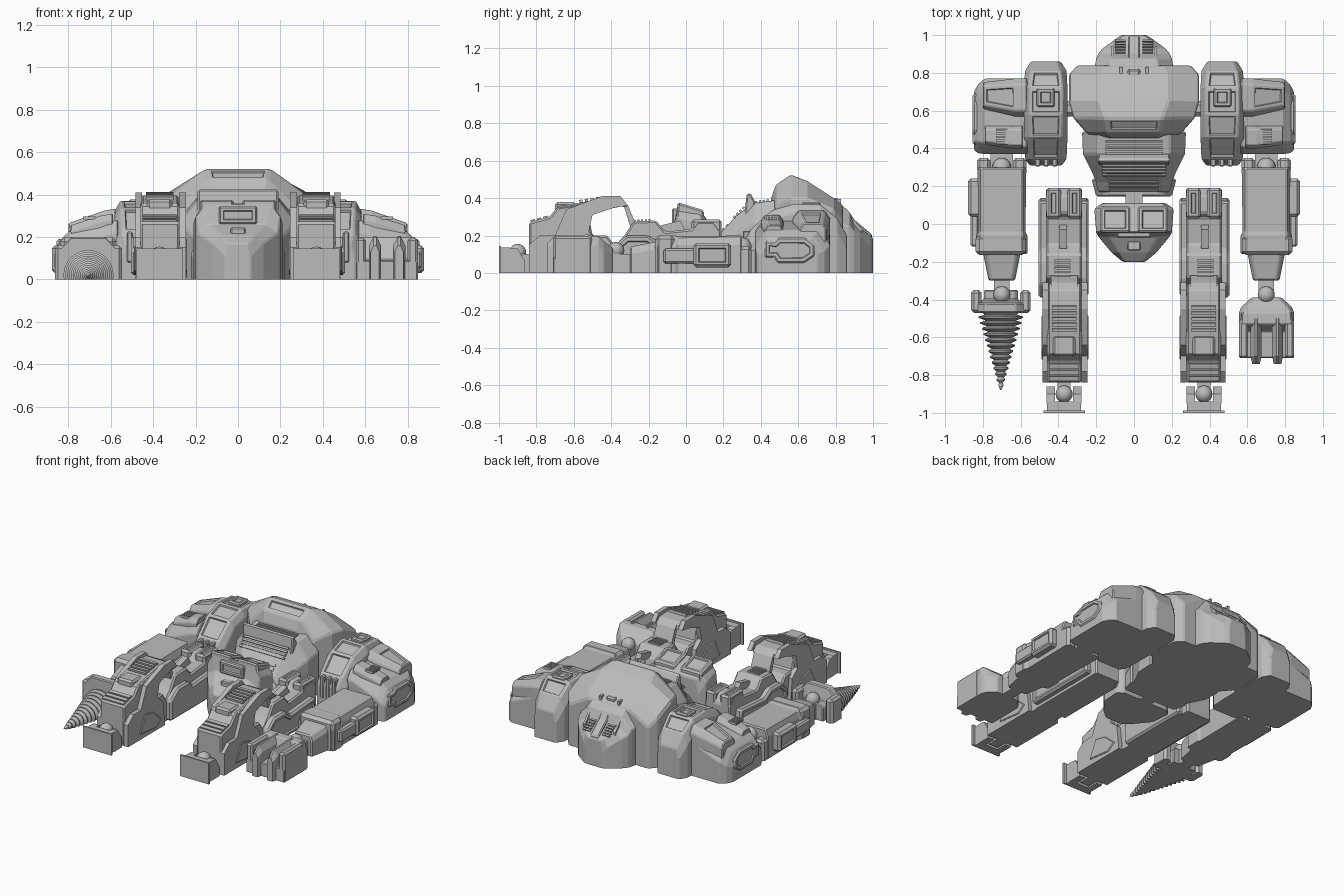
import bpy, bmesh, math
from mathutils import Vector

if "Cube" in bpy.data.objects:
    bpy.data.objects.remove(bpy.data.objects["Cube"])

GREY = (0.5, 0.5, 0.5, 1)
mat = bpy.data.materials.new("plain grey")
mat.use_nodes = True
mat.diffuse_color = GREY
mat.node_tree.nodes["Principled BSDF"].inputs["Base Color"].default_value = GREY


def finish(name, bm, mirror=False, bevel=0, panel=None, smooth=False):
    """Bevel, inset panels, slice flat at the ground and make the object."""
    bmesh.ops.recalc_face_normals(bm, faces=bm.faces)
    if bevel:
        sharp = [e for e in bm.edges if e.calc_face_angle(0) > 0.5]
        bmesh.ops.bevel(bm, geom=sharp, offset=bevel, segments=1, affect='EDGES', clamp_overlap=True)
    if panel:
        area, direction = panel
        faces = [f for f in bm.faces if f.calc_area() > area and f.normal.dot(Vector(direction)) > 0.65]
        bmesh.ops.inset_individual(bm, faces=faces, thickness=0.018, depth=0)
        bmesh.ops.inset_individual(bm, faces=faces, thickness=0.006, depth=-0.01)
    bmesh.ops.bisect_plane(bm, geom=bm.verts[:] + bm.edges[:] + bm.faces[:],
                           plane_co=(0, 0, 0), plane_no=(0, 0, 1), clear_inner=True)
    bmesh.ops.holes_fill(bm, edges=[e for e in bm.edges if e.is_boundary])
    mesh = bpy.data.meshes.new(name)
    bm.to_mesh(mesh)
    bm.free()
    mesh.materials.append(mat)
    obj = bpy.data.objects.new(name, mesh)
    bpy.context.collection.objects.link(obj)
    if smooth:
        mesh.shade_smooth()
    if mirror:
        obj.modifiers.new("Mirror", 'MIRROR')
    return obj


def skin(rings, bm):
    """Bridge matching rings of points and cap both ends."""
    rings = [[bm.verts.new(p) for p in ring] for ring in rings]
    for a, b in zip(rings, rings[1:]):
        for i in range(len(a)):
            j = (i + 1) % len(a)
            bm.faces.new((a[i], a[j], b[j], b[i]))
    bm.faces.new(rings[0])
    bm.faces.new(rings[-1])


def loft(name, sections, cx=0, **kw):
    """Sections along y: (y, half width, side height, top half width, top height)."""
    bm = bmesh.new()
    skin([[(cx + x, y, z) for x, z in
           ((w, -.06), (w, zs), (tw, zt), (-tw, zt), (-w, zs), (-w, -.06))]
          for y, w, zs, tw, zt in sections], bm)
    return finish(name, bm, **kw)


def side_stack(name, sections, **kw):
    """Chamfered outlines stacked along x: (x, low y, high y, top, chamfer)."""
    bm = bmesh.new()
    skin([[(x, a, -.06), (x, a, t - c * 1.4), (x, a + c, t), (x, b - c, t), (x, b, t - c * 1.4), (x, b, -.06)]
          for x, a, b, t, c in sections], bm)
    return finish(name, bm, **kw)


def extrude(name, pts, lo, hi, **kw):
    """Extrude a (y, z) outline along x."""
    bm = bmesh.new()
    skin([[(t, y, z) for y, z in pts] for t in (lo, hi)], bm)
    return finish(name, bm, **kw)


def box(name, x, y, z, **kw):
    return extrude(name, [(y[0], z[0]), (y[1], z[0]), (y[1], z[1]), (y[0], z[1])], *x, **kw)


def slats(name, x, start, end, n, mirror=False, fill=.55, depth=.006):
    """A row of bars following a slope from start to end, both (y, z)."""
    bm = bmesh.new()
    a, b = Vector(start), Vector(end)
    d = (b - a) / n
    up = Vector((-d.y, d.x)).normalized() * depth
    for i in range(n):
        p = a + d * i
        q = p + d * fill
        ring = [p - up, q - up, q + up, p + up]
        skin([[(t, v.x, v.y) for v in ring] for t in x], bm)
    return finish(name, bm, mirror)


def lathe(name, pts, cx, cz, n=32, **kw):
    """Turn a (y, radius) profile about a lengthwise axis."""
    bm = bmesh.new()
    skin([[(cx + r * math.cos(k * math.tau / n), y, cz + r * math.sin(k * math.tau / n))
           for k in range(n)] for y, r in pts], bm)
    return finish(name, bm, **kw)


def ball(name, co, r):
    pts = [(co[1] - r * math.cos(t * math.pi / 12), max(.001, r * math.sin(t * math.pi / 12)))
           for t in range(13)]
    lathe(name, pts, co[0], co[2], 20, mirror=True, smooth=True)


UP = (0, 0, 1)
OUT = (1, 0, 0)

# Torso and head
loft("chest", [(.455, .19, .28, .12, .40), (.48, .25, .36, .14, .47), (.56, .32, .40, .15, .525),
               (.65, .345, .40, .18, .49), (.79, .345, .34, .18, .40), (.84, .30, .28, .16, .36)],
     bevel=.01, panel=(.018, (0, -.85, .5)))
for s in (-1, 1):
    box("chest_vent", (s * .07 - .008, s * .07 + .008), (.76, .83), (.33, .395))
box("chest_block", (-.035, .035), (.77, .82), (.34, .4), bevel=.01)
loft("head", [(.82, .21, .26, .13, .375), (.875, .20, .25, .12, .325), (.9, .19, .22, .11, .265),
              (.93, .165, .2, .1, .24), (.985, .09, .14, .07, .2), (1, .065, .11, .05, .185)], bevel=.005)
extrude("head_crest", [(.87, .28), (.87, .33), (.9, .285), (.995, .205), (.99, .16)], -.03, .03, bevel=.006)
slats("face_grille", (.045, .1), (.905, .265), (.98, .208), 5, True)
extrude("face_rail", [(.87, .25), (.87, .32), (.9, .28), (.94, .235), (.94, .17)], .108, .122, mirror=True)
loft("abdomen", [(.17, .19, .16, .15, .2), (.22, .2, .19, .14, .25), (.27, .22, .21, .15, .31),
                 (.37, .27, .27, .19, .375), (.49, .275, .29, .19, .39)], bevel=.008)
extrude("abdomen_lip", [(.31, .3), (.325, .425), (.345, .425), (.37, .38), (.37, .3)], -.19, .19, bevel=.008)
slats("lower_grille", (-.17, .17), (.255, .295), (.318, .36), 4)
slats("upper_grille", (-.15, .15), (.37, .378), (.45, .39), 4)
slats("waist_grille", (-.13, .13), (.175, .205), (.235, .268), 3)
loft("waist", [(.145, .2, .1, .15, .16), (.24, .225, .13, .18, .18)], bevel=.01)
box("spine_joint", (-.045, .045), (.08, .18), (-.05, .17))

# Pelvis
loft("pelvis", [(-.2, .06, .11, .05, .17), (-.15, .12, .17, .08, .21), (-.065, .19, .22, .13, .26),
                (-.045, .2, .3, .16, .36), (.08, .21, .27, .17, .325), (.11, .17, .2, .15, .29)],
     bevel=.006)
for s in (-1, 1):
    extrude("belt_plate", [(-.05, .28), (-.045, .378), (.095, .335), (.095, .26)], s * .1 - .08, s * .1 + .08,
            bevel=.01, panel=(.002, UP))
box("pelvis_buckle", (-.09, .09), (-.075, -.035), (.26, .345), bevel=.008, panel=(.003, (0, -1, 0)))
box("pelvis_stud", (-.035, .035), (-.14, -.09), (.18, .245), bevel=.006)

# Shoulder pods
loft("shoulder_pod", [(.31, .085, .1, .065, .17), (.345, .11, .16, .08, .23), (.46, .115, .29, .085, .335),
                      (.58, .115, .32, .09, .37), (.72, .115, .3, .09, .365),
                      (.81, .11, .22, .08, .29), (.86, .08, .13, .06, .2)],
     cx=.467, mirror=True, bevel=.006, panel=(.009, UP))
box("shoulder_plate", (.42, .515), (.62, .72), (.34, .378), mirror=True, bevel=.008, panel=(.004, UP))
for x in (.42, .465, .51):
    box("shoulder_slot", (x - .014, x + .014), (.305, .36), (.08, .225), mirror=True, bevel=.006)
box("shoulder_axle", (.3, .6), (.57, .65), (-.05, .2), mirror=True, bevel=.02)

# Upper arms
side_stack("upper_arm", [(.565, .37, .77, .28, .04), (.62, .37, .77, .27, .04), (.79, .37, .77, .23, .06),
                         (.825, .375, .74, .2, .06), (.847, .39, .7, .17, .05)], mirror=True, bevel=.006)
side_stack("arm_cap", [(.565, .57, .77, .335, .03), (.63, .57, .77, .325, .03), (.8, .61, .75, .265, .02)],
           mirror=True, bevel=.006, panel=(.01, UP))
side_stack("arm_lower_cap", [(.59, .4, .52, .31, .02), (.65, .4, .52, .3, .02), (.79, .42, .52, .255, .02)],
           mirror=True, bevel=.004)
slats("arm_grille", (.67, .73), (.42, .29), (.51, .29), 5, True, depth=.008)
extrude("arm_side_plate", [(.42, .08), (.47, .08), (.49, .05), (.63, .05), (.69, .09), (.69, .15),
                           (.64, .19), (.49, .19), (.47, .17), (.42, .17)],
        .8, .855, mirror=True, bevel=.01, panel=(.02, OUT))
ball("elbow_ball", (.7, .3, .14), .05)

# Forearms
loft("forearm", [(-.16, .135, .14, .11, .19), (-.06, .135, .14, .11, .2), (-.04, .125, .15, .11, .195),
                 (.3, .13, .15, .11, .2)], cx=.7, mirror=True, bevel=.008)
box("forearm_cuff", (.572, .838), (-.165, -.06), (-.05, .2), mirror=True, bevel=.02)
for x in (.605, .795):
    box("elbow_cheek", (x - .035, x + .035), (.28, .35), (-.05, .14), mirror=True, bevel=.015)
box("elbow_hinge", (.64, .76), (.26, .4), (-.05, .12), mirror=True)
box("forearm_side_plate", (.8, .878), (.04, .24), (.03, .16), mirror=True, bevel=.014, panel=(.01, OUT))
box("forearm_rail", (.82, .866), (-.12, .05), (.05, .13), mirror=True, bevel=.01)
loft("wrist_taper", [(-.3, .07, .1, .055, .14), (-.15, .1, .13, .08, .17)], cx=.7, mirror=True, bevel=.008)
ball("wrist_ball", (.7, -.375, .12), .045)
box("wrist_hinge", (.66, .74), (-.4, -.28), (-.05, .1), mirror=True)

# Left hand: block palm, raised side walls and two pointed fingers
loft("palm", [(-.71, .145, .08, .135, .09), (-.57, .145, .08, .135, .1), (-.53, .145, .14, .135, .2),
              (-.47, .145, .14, .13, .2), (-.44, .135, .12, .11, .17), (-.39, .08, .1, .06, .13)],
     cx=.702, bevel=.005)
for x in (.58, .824):
    box("hand_wall", (x - .024, x + .024), (-.71, -.5), (-.05, .195), bevel=.012)
for x in (.646, .76):
    loft("finger", [(-.74, .02, .13, .006, .16), (-.7, .029, .16, .006, .2),
                    (-.5, .029, .16, .006, .205)], cx=x)

# Right drill
for x in (-.835, -.575):
    box("drill_cheek", (x - .028, x + .028), (-.47, -.35), (-.05, .16), bevel=.015)
loft("drill_mount", [(-.47, .14, .14, .08, .2), (-.42, .14, .14, .08, .2), (-.4, .09, .09, .07, .11),
                     (-.35, .09, .09, .07, .11)], cx=-.705, bevel=.006)
thread = [(-.465, .1)]
for i in range(13):
    y, r = -.475 - .03 * i, .118 * (1 - i / 13.5)
    thread += [(y - .006, r * .72), (y - .015, r), (y - .022, r)]
lathe("drill_bit", thread + [(-.88, .002)], -.705, .02)

# Thighs
extrude("thigh", [(-.4, -.05), (-.4, .12), (-.33, .2), (-.28, .275), (-.16, .28), (-.11, .22), (.03, .235),
                  (.06, .275), (.15, .275), (.19, .22), (.19, -.05)], .275, .465, mirror=True, bevel=.01)
for x in (.315, .425):
    box("hip_block", (x - .038, x + .038), (.03, .19), (.1, .285), mirror=True, bevel=.012, panel=(.004, UP))
extrude("thigh_outer_plate", [(-.39, .02), (-.39, .14), (-.32, .2), (-.2, .2), (-.14, .16), (.12, .18),
                              (.14, .02)], .45, .505, mirror=True, bevel=.012, panel=(.03, OUT))
extrude("thigh_inner_plate", [(-.38, 0), (-.38, .14), (-.3, .2), (-.18, .2), (-.14, .16), (.12, .18),
                              (.14, 0)], .24, .3, mirror=True, bevel=.012)
slats("thigh_grille", (.335, .42), (-.28, .278), (-.18, .282), 5, True)
extrude("thigh_fin", [(-.13, .2), (-.13, .255), (-.03, .28), (0, .22)], .355, .395, mirror=True)

# Shins with an arched knee guard
extrude("shin", [(-.84, -.05), (-.84, .27), (-.73, .3), (-.69, .35), (-.57, .37), (-.52, .31), (-.5, .2),
                 (-.42, .2), (-.37, .13), (-.37, -.05)], .275, .46, mirror=True, bevel=.01)
extrude("knee_guard", [(-.7, .31), (-.69, .355), (-.45, .395), (-.35, .39), (-.31, .35), (-.345, .355),
                       (-.5, .325), (-.56, .28)], .28, .455, mirror=True, bevel=.008)
for x in (.262, .468):
    extrude("shin_side", [(-.84, 0), (-.84, .15), (-.78, .2), (-.7, .2), (-.64, .34), (-.45, .41),
                          (-.35, .41), (-.31, .36), (-.38, .35), (-.5, .31), (-.52, .22), (-.46, .17),
                          (-.44, 0)], x - .016, x + .016, mirror=True)
    extrude("shin_gusset", [(-.72, .04), (-.66, .16), (-.57, .14), (-.48, .06), (-.54, .02)],
            x - .022, x + .022, mirror=True, bevel=.005)
extrude("knee_link", [(-.33, .38), (-.31, .36), (-.26, .24), (-.29, .22), (-.33, .35)], .3, .44, mirror=True)
slats("shin_grille", (.305, .435), (-.57, .38), (-.42, .404), 5, True, depth=.01)
box("shin_pad", (.31, .43), (-.7, -.59), (.3, .378), mirror=True, bevel=.012)
slats("ankle_steps", (.29, .45), (-.83, .276), (-.73, .303), 3, True, .7)

# Feet
box("sole", (.26, .478), (-1, -.988), (-.05, .145), mirror=True)
box("toe", (.28, .46), (-.99, -.94), (-.05, .135), mirror=True)
for x in (.3, .44):
    extrude("foot_cheek", [(-.95, -.05), (-.95, .135), (-.9, .13), (-.86, .06), (-.86, -.05)],
            x - .022, x + .022, mirror=True)
ball("ankle_ball", (.37, -.9, .11), .045)
box("ankle_hinge", (.335, .405), (-.92, -.82), (-.05, .1), mirror=True)
